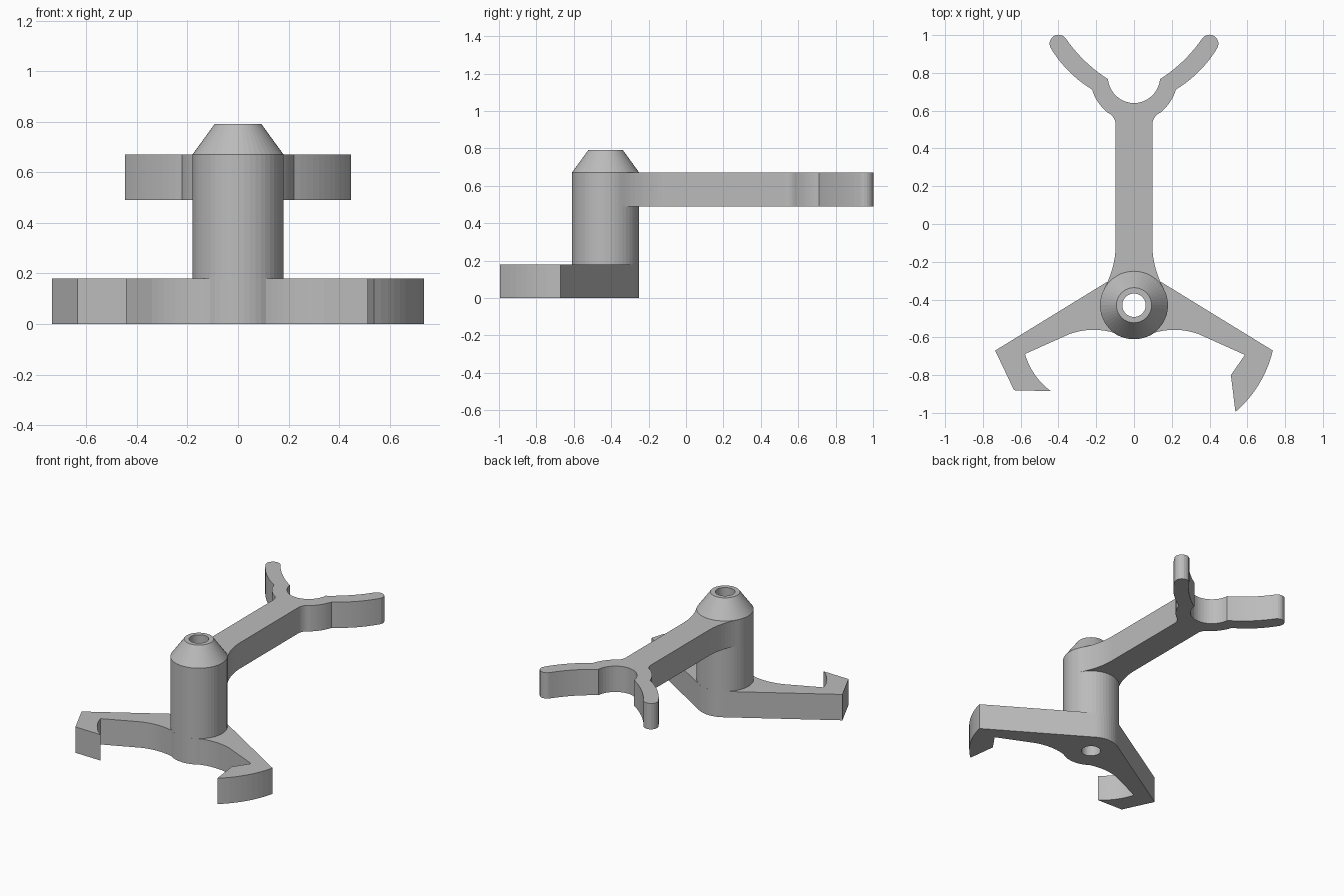
import bpy, bmesh, math
from mathutils import Vector

cube = bpy.data.objects.get("Cube")
if cube:
    bpy.data.objects.remove(cube, do_unlink=True)

grey = bpy.data.materials.new("plain grey")
grey.use_nodes = True
colour = (0.5, 0.5, 0.5, 1)
grey.diffuse_color = colour
grey.node_tree.nodes["Principled BSDF"].inputs["Base Color"].default_value = colour

AXIS_Y, POST_R, BORE_R, SEGMENTS = -0.43, 0.18, 0.062, 48
PLATE = 0.18


def path(start, steps, n=10):
    """Chain of lines and arcs; each step is x, y and the bulge to the right of travel."""
    points = [Vector(start)]
    for x, y, bulge in steps:
        a, b = points[-1], Vector((x, y))
        if bulge:
            chord = (b - a).length
            along = (b - a) / chord
            out = Vector((along.y, -along.x))
            half = 2 * math.atan(2 * bulge / chord)
            r = chord / 2 / math.sin(half)
            for i in range(1, n):
                t = half * (2 * i / n - 1)
                points.append(a + along * (chord / 2 + r * math.sin(t))
                              + out * r * (math.cos(t) - math.cos(half)))
        points.append(b)
    return points


def circle(r):
    angles = [math.tau * i / SEGMENTS for i in range(SEGMENTS)]
    return [Vector((r * math.cos(t), AXIS_Y + r * math.sin(t))) for t in angles]


def finish(name, bm):
    bmesh.ops.recalc_face_normals(bm, faces=bm.faces[:])
    mesh = bpy.data.meshes.new(name)
    bm.to_mesh(mesh)
    bm.free()
    mesh.materials.append(grey)
    obj = bpy.data.objects.new(name, mesh)
    bpy.context.collection.objects.link(obj)
    return obj


def plate(name, loops, z, height):
    """Extrude an outline, with any further loops as holes."""
    bm = bmesh.new()
    for loop in loops:
        verts = [bm.verts.new((p.x, p.y, z)) for p in loop]
        for i, v in enumerate(verts):
            bm.edges.new((verts[i - 1], v))
    bmesh.ops.triangle_fill(bm, use_beauty=True, edges=bm.edges[:])
    extruded = bmesh.ops.extrude_face_region(bm, geom=bm.faces[:], use_keep_orig=True)
    top = [g for g in extruded["geom"] if isinstance(g, bmesh.types.BMVert)]
    bmesh.ops.translate(bm, verts=top, vec=(0, 0, height))
    return finish(name, bm)


# Hooked base: back arc, right hook, front arc, left hook
base = path((0.093, -0.276), [
    (-0.093, -0.276, 0.026), (-0.735, -0.67, 0), (-0.635, -0.88, 0),
    (-0.44, -0.885, 0), (-0.577, -0.688, -0.02), (-0.34, -0.582, 0),
    (-0.11, -0.575, -0.018), (0.11, -0.575, 0.035), (0.34, -0.582, -0.018),
    (0.587, -0.693, 0), (0.513, -0.80, 0), (0.537, -0.995, 0),
    (0.735, -0.67, 0.03)])
plate("hooked_base", [base, circle(BORE_R)], 0, PLATE)

# Forked arm: one side drawn, then mirrored
side = path((0.16, -0.345), [
    (0.097, -0.10, -0.017), (0.097, 0.53, 0), (0.14, 0.59, -0.01),
    (0.222, 0.712, 0.011), (0.437, 0.925, 0.018), (0.363, 0.985, 0.047),
    (0.138, 0.767, -0.016), (0, 0.64, -0.036)])
mirrored = [Vector((-p.x, p.y)) for p in reversed(side[:-1])]
plate("forked_arm", [side + mirrored], 0.49, PLATE)

# Hollow post with a tapered tip
bm = bmesh.new()
rings = []
for r, z in [(BORE_R, PLATE), (POST_R, PLATE), (POST_R, 0.67),
             (0.093, 0.79), (BORE_R, 0.79)]:
    rings.append([bm.verts.new((p.x, p.y, z)) for p in circle(r)])
for k, ring in enumerate(rings):
    below = rings[k - 1]
    for i in range(SEGMENTS):
        bm.faces.new((below[i - 1], below[i], ring[i], ring[i - 1]))
finish("hollow_post", bm)
